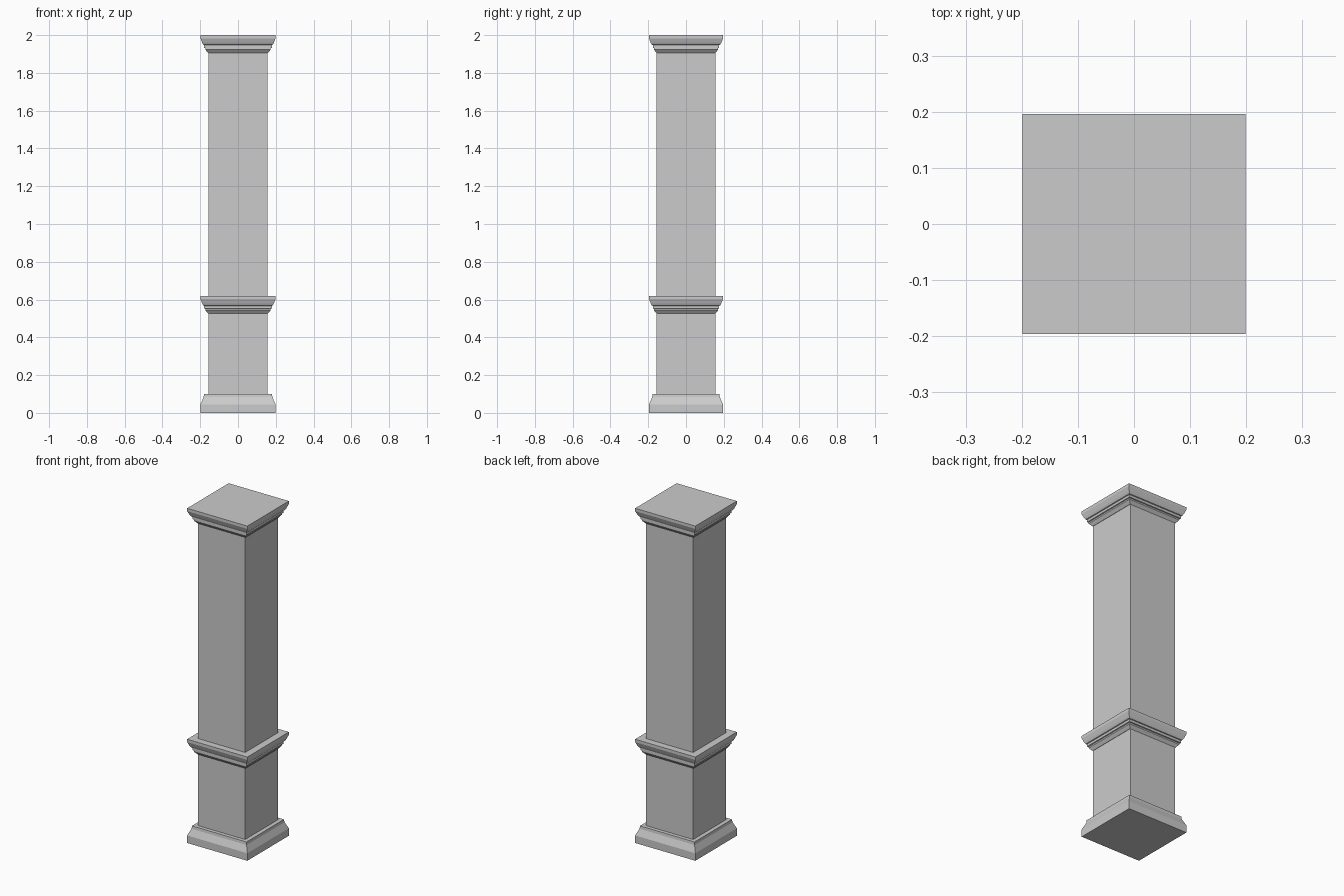
import bpy
import bmesh

if "Cube" in bpy.data.objects:
    bpy.data.objects.remove(bpy.data.objects["Cube"])

# Single plain grey
grey = bpy.data.materials.new("plain grey")
grey.use_nodes = True
colour = (0.6, 0.6, 0.6, 1)
grey.diffuse_color = colour
grey.node_tree.nodes["Principled BSDF"].inputs["Base Color"].default_value = colour


def square_loft(name, profile, z0=0.0, trim_y=0.003):
    """Stack square rings of (half width, height) and cap both ends."""
    bm = bmesh.new()
    rings = []
    for half, z in profile:
        hy = half - trim_y
        rings.append([bm.verts.new((sx * half, sy * hy, z0 + z))
                      for sx, sy in ((-1, -1), (1, -1), (1, 1), (-1, 1))])
    for low, high in zip(rings, rings[1:]):
        for i in range(4):
            j = (i + 1) % 4
            bm.faces.new((low[i], low[j], high[j], high[i]))
    bm.faces.new(rings[0][::-1])
    bm.faces.new(rings[-1])
    mesh = bpy.data.meshes.new(name)
    bm.to_mesh(mesh)
    bm.free()
    mesh.materials.append(grey)
    obj = bpy.data.objects.new(name, mesh)
    bpy.context.collection.objects.link(obj)


# Plinth with sloped shoulder
square_loft("base", [(0.199, 0), (0.199, 0.045), (0.182, 0.083), (0.18, 0.1)])

# Lower and upper shaft
square_loft("lower_shaft", [(0.156, 0.1), (0.156, 0.525)], trim_y=0.001)
square_loft("upper_shaft", [(0.156, 0.62), (0.156, 1.905)], trim_y=0.001)

# Stepped moulding shared by the middle band and the top
moulding = [(0.158, 0), (0.173, 0.018), (0.173, 0.026), (0.179, 0.028),
            (0.179, 0.042), (0.184, 0.044), (0.19, 0.055), (0.199, 0.078), (0.199, 0.095)]
square_loft("middle_moulding", moulding, 0.525)
square_loft("top_moulding", moulding, 1.905)
